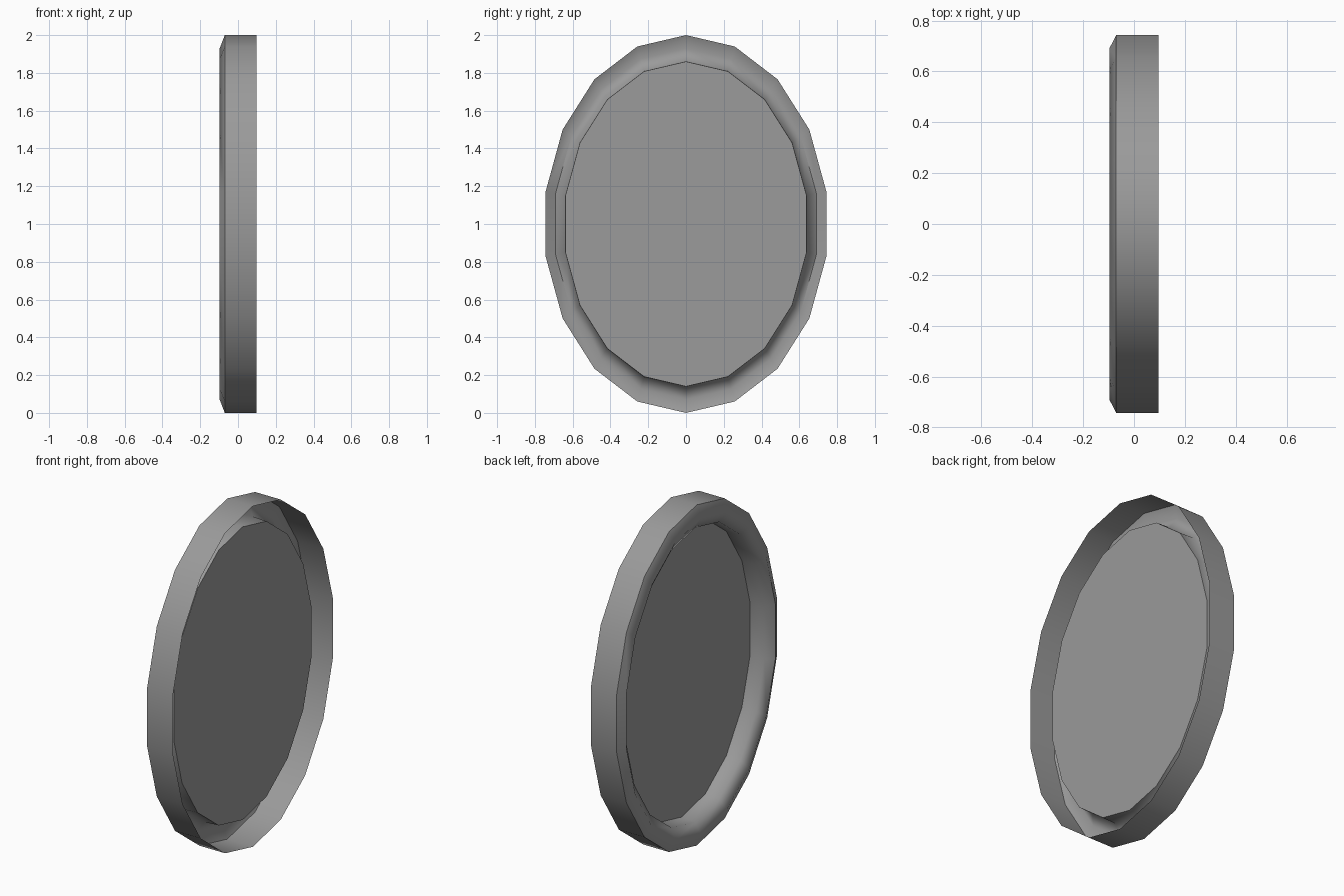
import bpy, bmesh, math

if "Cube" in bpy.data.objects:
    bpy.data.objects.remove(bpy.data.objects["Cube"])

SIDES, HALF_Y, HALF_Z = 18, 0.754, 1.0

grey = bpy.data.materials.new("dark_grey")
grey.diffuse_color = (0.325, 0.325, 0.325, 1)
grey.use_nodes = True
grey.node_tree.nodes["Principled BSDF"].inputs["Base Color"].default_value = grey.diffuse_color


def oval(bm, x, scale):
    """One 18-sided oval loop in the YZ plane, with a vertex at the top."""
    loop = []
    for i in range(SIDES):
        a = math.tau * i / SIDES
        loop.append(bm.verts.new((x, HALF_Y * scale * math.sin(a),
                                  1 + HALF_Z * scale * math.cos(a))))
    return loop


def finish(name, bm):
    mesh = bpy.data.meshes.new(name)
    bm.to_mesh(mesh)
    bm.free()
    mesh.materials.append(grey)
    obj = bpy.data.objects.new(name, mesh)
    bpy.context.collection.objects.link(obj)
    bpy.ops.object.select_all(action='DESELECT')
    obj.select_set(True)
    bpy.context.view_layer.objects.active = obj
    bpy.ops.object.shade_smooth_by_angle(angle=math.radians(60))
    return obj


# Frame: open-backed shell with bevel, inward lip and recess wall
profile = [(0.097, 1.0), (-0.07, 1.0), (-0.097, 0.93), (-0.06, 0.864), (0.03, 0.86)]
bm = bmesh.new()
loops = [oval(bm, x, s) for x, s in profile]
for a, b in zip(loops, loops[1:]):
    for i in range(SIDES):
        j = (i + 1) % SIDES
        bm.faces.new((a[i], b[i], b[j], a[j]))
# Outer wall normals point away from the centre
bm.normal_update()
top = max(bm.faces, key=lambda f: f.calc_center_median().z)
if top.normal.z < 0:
    bmesh.ops.reverse_faces(bm, faces=bm.faces[:])
finish("mirror_frame", bm)

# Mirror glass: flat oval facing -x, recessed in the frame
bm = bmesh.new()
glass = bm.faces.new(oval(bm, 0.03, 0.86))
glass.normal_update()
if glass.normal.x > 0:
    glass.normal_flip()
finish("mirror_glass", bm)
